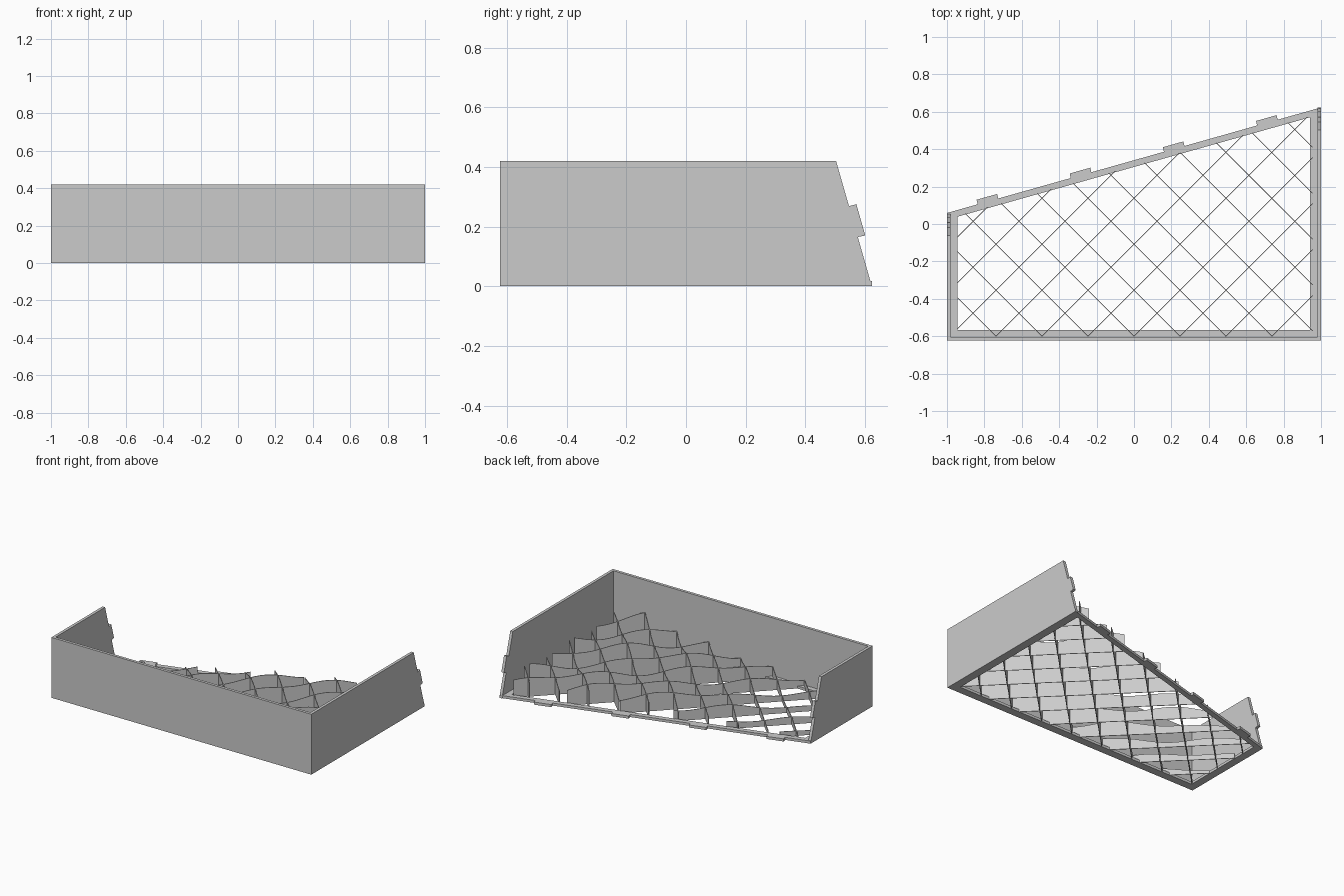
import bpy, bmesh, math

if "Cube" in bpy.data.objects:
    bpy.data.objects.remove(bpy.data.objects["Cube"])

grey = bpy.data.materials.new("warm_grey")
grey.diffuse_color = (0.6, 0.6, 0.6, 1)
grey.use_nodes = True
grey.node_tree.nodes["Principled BSDF"].inputs["Base Color"].default_value = grey.diffuse_color

FRONT, BACK_L, BACK_R = -0.623, 0.059, 0.623
WALL, HEIGHT, FLOOR = 0.02, 0.42, 0.018
SLOPE = (BACK_R - BACK_L) / 2
LEAN = 0.286           # side walls lean forward at the open back


def back(x):
    return BACK_L + SLOPE * (x + 1)


def finish(name, bm):
    bmesh.ops.recalc_face_normals(bm, faces=bm.faces)
    mesh = bpy.data.meshes.new(name)
    bm.to_mesh(mesh)
    bm.free()
    mesh.materials.append(grey)
    obj = bpy.data.objects.new(name, mesh)
    bpy.context.collection.objects.link(obj)
    return obj


def prism(bm, points, shift):
    """Extrude a closed polygon along a vector."""
    face = bm.faces.new([bm.verts.new(p) for p in points])
    out = bmesh.ops.extrude_face_region(bm, geom=[face])
    verts = [g for g in out["geom"] if isinstance(g, bmesh.types.BMVert)]
    bmesh.ops.translate(bm, verts=verts, vec=shift)


# Front wall
bm = bmesh.new()
prism(bm, [(-1, FRONT, 0), (1, FRONT, 0), (1, FRONT, HEIGHT), (-1, FRONT, HEIGHT)], (0, WALL, 0))
finish("front_wall", bm)


# Side walls with a leaning back edge and a small joining tab
def side_wall(name, x, shift, y_back):
    profile = [(FRONT + WALL, 0), (y_back, 0), (y_back - LEAN * 0.165, 0.165),
               (y_back - 0.022, 0.17), (y_back - 0.052, 0.275),
               (y_back - LEAN * 0.268, 0.268), (y_back - LEAN * HEIGHT, HEIGHT),
               (FRONT + WALL, HEIGHT)]
    bm = bmesh.new()
    prism(bm, [(x, y, z) for y, z in profile], (shift, 0, 0))
    finish(name, bm)


side_wall("left_wall", -1, WALL, BACK_L)
side_wall("right_wall", 1, -WALL, BACK_R)

# Flat base frame, open in the middle
outer = [(-1, FRONT), (1, FRONT), (1, BACK_R), (-1, BACK_L)]
inner = [(-0.945, -0.567), (0.942, -0.567), (0.942, back(0.942) - 0.036),
         (-0.945, back(-0.945) - 0.036)]
bm = bmesh.new()
rings = [[bm.verts.new((x, y, z)) for x, y in ring]
         for ring, z in ((outer, 0), (outer, FLOOR), (inner, FLOOR), (inner, 0))]
for a, b in zip(rings, rings[1:] + rings[:1]):
    for i in range(4):
        j = (i + 1) % 4
        bm.faces.new((a[i], a[j], b[j], b[i]))
finish("base_frame", bm)

# Joining tabs along the slanted back edge
length = math.hypot(1, SLOPE)
nx, ny = -SLOPE / length, 1 / length
bm = bmesh.new()
for k in range(4):
    x0 = -0.835 + 0.498 * k
    x1 = x0 + 0.11
    prism(bm, [(x0, back(x0) - 0.005, 0), (x1, back(x1) - 0.005, 0),
               (x1 + nx * 0.025, back(x1) + ny * 0.025, 0),
               (x0 + nx * 0.025, back(x0) + ny * 0.025, 0)], (0, 0, FLOOR))
finish("back_tabs", bm)


# Rolling top surface that the lattice follows
def top(x, y):
    t = min(max((x + 0.9) / 1.3, 0), 1)
    h = 0.035 + 0.085 * t * t * (3 - 2 * t)
    h += 0.05 * math.exp(-((x - 0.75) ** 2 + (y + 0.55) ** 2) / 0.08)
    h += (0.008 + 0.012 * t) * (math.sin(14 * x + 3 * y) + math.sin(13 * y - 4 * x)) * 0.8
    return max(h, 0.022)


# Crossing diagonal sheets
STEP, THIN = 0.2457, 0.002
LEFT, RIGHT, NEAR = -0.945, 0.955, -0.602


def inside(x, y):
    return LEFT <= x <= RIGHT and NEAR <= y <= back(x) - 0.03


def lattice(name, sign):
    bm = bmesh.new()
    for k in range(-16, 17):
        # Line y = NEAR + sign * (x - k * STEP), clipped to the tray
        def y_at(x):
            return -0.6 + sign * (x - k * STEP)
        xs = [LEFT + (RIGHT - LEFT) * i / 2000 for i in range(2001)]
        xs = [x for x in xs if inside(x, y_at(x))]
        if len(xs) < 5:
            continue
        a, b = xs[0], xs[-1]
        n = max(2, int((b - a) / 0.02))
        previous = None
        ox, oy = -sign * THIN * 0.7, THIN * 0.7
        for i in range(n + 1):
            x = a + (b - a) * i / n
            y = y_at(x)
            z = top(x, y)
            ring = [bm.verts.new(p) for p in (
                (x - ox, y - oy, 0.001), (x + ox, y + oy, 0.001),
                (x + ox, y + oy, z), (x - ox, y - oy, z))]
            if previous:
                for j in range(4):
                    m = (j + 1) % 4
                    bm.faces.new((previous[j], previous[m], ring[m], ring[j]))
            else:
                bm.faces.new(ring)
            previous = ring
        bm.faces.new(previous)
    finish(name, bm)


lattice("rising_sheets", 1)
lattice("falling_sheets", -1)
